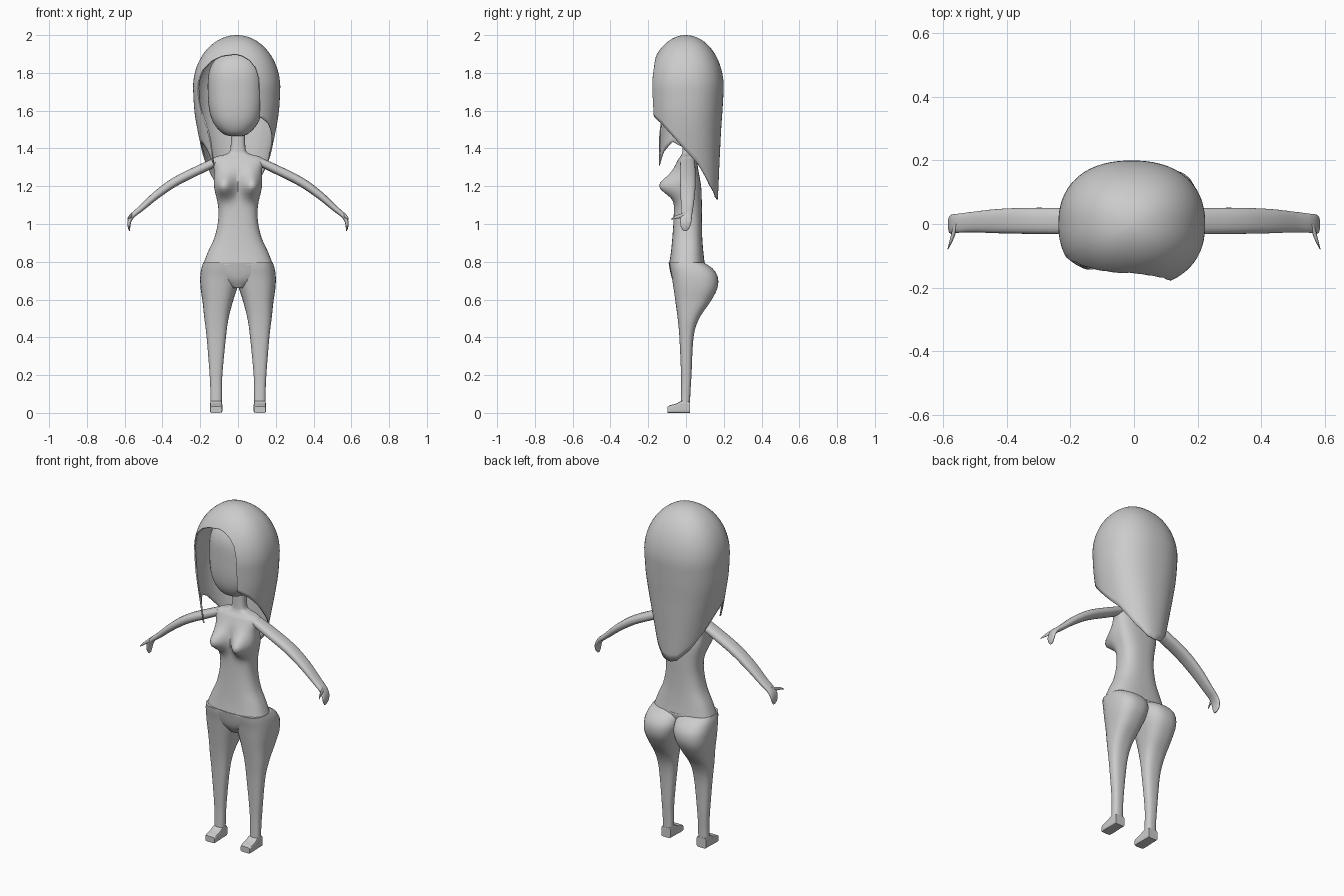
import bpy, bmesh, math
from mathutils import Vector

if "Cube" in bpy.data.objects:
    bpy.data.objects.remove(bpy.data.objects["Cube"], do_unlink=True)

grey = bpy.data.materials.new("plain grey")
grey.use_nodes = True
grey.diffuse_color = (0.6, 0.6, 0.6, 1)
grey.node_tree.nodes["Principled BSDF"].inputs["Base Color"].default_value = (0.6, 0.6, 0.6, 1)


def spline(keys, steps):
    """Smooth rows of numbers through the given keys."""
    rows = []
    for i in range(len(keys) - 1):
        a, b = keys[max(i - 1, 0)], keys[i]
        c, d = keys[i + 1], keys[min(i + 2, len(keys) - 1)]
        for s in range(steps):
            t = s / steps
            rows.append([q + t / 2 * (r - p + t * (2 * p - 5 * q + 4 * r - w + t * (3 * (q - r) + w - p)))
                         for p, q, r, w in zip(a, b, c, d)])
    return rows + [list(keys[-1])]


def oval(center, u, v, power=2, n=32):
    """Ring of points, squarer as the power rises."""
    ring = []
    for k in range(n):
        a = 2 * math.pi * k / n
        c, s = math.cos(a), math.sin(a)
        f = (abs(c) ** power + abs(s) ** power) ** (-1 / power)
        ring.append(center + u * c * f + v * s * f)
    return ring


def loft(name, rings, caps=True, angle=60):
    bm = bmesh.new()
    loops = [[bm.verts.new(p) for p in ring] for ring in rings]
    n = len(loops[0])
    for low, high in zip(loops, loops[1:]):
        for k in range(n):
            bm.faces.new((low[k], low[(k + 1) % n], high[(k + 1) % n], high[k]))
    if caps:
        bm.faces.new(loops[0])
        bm.faces.new(loops[-1])
    bmesh.ops.remove_doubles(bm, verts=bm.verts, dist=0.00005)
    bmesh.ops.recalc_face_normals(bm, faces=bm.faces)
    mesh = bpy.data.meshes.new(name)
    bm.to_mesh(mesh)
    bm.free()
    mesh.materials.append(grey)
    obj = bpy.data.objects.new(name, mesh)
    bpy.context.collection.objects.link(obj)
    bpy.ops.object.select_all(action="DESELECT")
    obj.select_set(True)
    bpy.context.view_layer.objects.active = obj
    bpy.ops.object.shade_smooth_by_angle(angle=math.radians(angle))
    return obj


def box_ring(z, x0, x1, y0, y1, power=2.3, n=32):
    return oval(Vector(((x0 + x1) / 2, (y0 + y1) / 2, z)),
                Vector(((x1 - x0) / 2, 0, 0)), Vector((0, (y1 - y0) / 2, 0)), power, n)


def smooth(t):
    t = min(max(t, 0), 1)
    return t * t * (3 - 2 * t)


# Torso and neck: height, half width, front, back
torso_keys = [(.785, .185, -.09, .1), (.85, .16, -.08, .092), (.93, .124, -.072, .086),
              (1.02, .105, -.066, .084), (1.1, .106, -.064, .084), (1.2, .125, -.064, .08),
              (1.28, .126, -.064, .066), (1.335, .138, -.045, .058), (1.357, .115, -.03, .052),
              (1.372, .06, -.022, .048), (1.4, .04, -.018, .048), (1.52, .036, -.016, .048)]
torso_rings = [box_ring(z, -w, w, f, b, 2.6, 64) for z, w, f, b in spline(torso_keys, 5)]
for ring in torso_rings:
    for p in ring:
        side = math.exp(-((abs(p.x) - .068) / .048) ** 2)
        tall = math.exp(-((p.z - 1.2) / (.062 if p.z > 1.2 else .055)) ** 2)
        bump = side * tall * smooth(.5 - p.y / .06)
        p.y -= .085 * bump
        p.x *= 1 + .14 * bump
loft("torso", torso_rings)

# Pelvis joining the legs
pelvis_keys = [(.66, .03, -.045, .03), (.7, .1, -.07, .06), (.74, .165, -.082, .09), (.795, .182, -.092, .1)]
loft("pelvis", [box_ring(z, -w, w, f, b) for z, w, f, b in spline(pelvis_keys, 4)])

# Head
head_keys = [(1.465, .03, -.03, .05), (1.48, .07, -.075, .08), (1.53, .115, -.105, .11),
             (1.6, .14, -.118, .13), (1.7, .148, -.12, .14), (1.8, .143, -.115, .135),
             (1.87, .11, -.085, .105), (1.91, .05, -.035, .06), (1.915, .01, 0, .02)]
loft("head", [box_ring(z, -w - .012, w - .012, f, b, 2.4, 40) for z, w, f, b in spline(head_keys, 4)])

# Legs: height, inner, outer, front, back
leg_keys = [(.03, .086, .146, -.028, .021), (.1, .085, .146, -.026, .023), (.2, .083, .15, -.026, .029),
            (.4, .064, .166, -.035, .04), (.5, .05, .178, -.044, .07), (.59, .027, .188, -.056, .13),
            (.66, .005, .198, -.066, .166), (.72, -.008, .2, -.075, .168), (.765, -.005, .194, -.084, .14),
            (.795, .01, .184, -.088, .095)]
# Feet: depth, inner, outer, top
foot_keys = [(.022, .085, .146, .06), (-.02, .084, .147, .065), (-.05, .083, .148, .05),
             (-.085, .083, .148, .04), (-.098, .086, .145, .034)]
# Arms: along, height, half thickness, half depth, centre depth, squareness
arm_keys = [(.115, 1.33, .022, .038, .008), (.2, 1.29, .024, .041, .009), (.33, 1.225, .024, .041, .01),
            (.43, 1.155, .021, .038, .009), (.51, 1.085, .016, .032, .006), (.556, 1.046, .013, .03, .002),
            (.574, 1.015, .01, .03, -.001), (.577, .985, .007, .024, -.003), (.574, .964, .003, .01, -.004)]
thumb_keys = [(.56, 0, 1.05, .012), (.568, -.03, 1.042, .011), (.576, -.055, 1.036, .008), (.586, -.08, 1.025, .002)]


def mirrored(name, rings, angle=60):
    for side, s in (("left", 1), ("right", -1)):
        loft(side + "_" + name, [[Vector((p.x * s, p.y, p.z)) for p in r] for r in rings], angle=angle)


mirrored("leg", [box_ring(z, a, b, f, k, 2.6) for z, a, b, f, k in spline(leg_keys, 5)])
foot_rings = [oval(Vector(((a + b) / 2, y, h / 2)), Vector(((b - a) / 2, 0, 0)), Vector((0, 0, h / 2)), 7)
              for y, a, b, h in spline(foot_keys, 4)]
mirrored("foot", foot_rings, 45)

arm = spline(arm_keys, 4)
arm_rings = []
for i, (x, z, thick, deep, y) in enumerate(arm):
    before, after = arm[max(i - 1, 0)], arm[min(i + 1, len(arm) - 1)]
    along = Vector((after[0] - before[0], 0, after[1] - before[1])).normalized()
    across = Vector((-along.z, 0, along.x))
    arm_rings.append(oval(Vector((x, y, z)), across * thick, Vector((0, deep, 0)), 2.5, 24))
mirrored("arm", arm_rings)
mirrored("thumb", [oval(Vector((x, y, z)), Vector((r * .6, 0, 0)), Vector((0, 0, r)), 2, 16)
                   for x, y, z, r in spline(thumb_keys, 4)])

# Hair shell: hem height around the head, in degrees from the back
hem = [(0, 1.13), (22, 1.14), (45, 1.205), (70, 1.32), (90, 1.385), (110, 1.46), (130, 1.53), (148, 1.57),
       (149, 1.66), (150, 1.77), (153, 1.83), (160, 1.868), (170, 1.89), (182, 1.9), (205, 1.89),
       (220, 1.865), (232, 1.82), (239, 1.75), (240.5, 1.62), (242, 1.31), (250, 1.38), (262, 1.435),
       (273, 1.405), (290, 1.32), (315, 1.205), (338, 1.14), (360, 1.13)]
# Below the crown: height, half width, front depth, back depth
fall = spline([(1.72, .231, .2, .2), (1.6, .224, .195, .193), (1.5, .208, .19, .186), (1.4, .187, .19, .181),
               (1.3, .165, .19, .176), (1.2, .14, .18, .172), (1.12, .105, .18, .168)], 6)


def hair_point(deg, z):
    if z > 1.72:
        k = math.sqrt(max(0, 1 - ((z - 1.72) / .28) ** 2))
        w, f, b = .231 * k, .2 * k, .2 * k
    else:
        i = next((j for j in range(len(fall) - 1) if fall[j + 1][0] <= z), len(fall) - 2)
        t = (fall[i][0] - z) / (fall[i][0] - fall[i + 1][0])
        w, f, b = [fall[i][j] * (1 - t) + fall[i + 1][j] * t for j in (1, 2, 3)]
    # The loose lock curls toward the face
    if 200 < deg < 300:
        deg -= 18 * smooth((1.72 - z) / .3) * smooth((295 - deg) / 50)
    a = math.radians(deg)
    s, c = math.sin(a), math.cos(a)
    r = (abs(s) ** 2.3 + abs(c) ** 2.3) ** (-1 / 2.3)
    return Vector((w * s * r - .007, (b if c > 0 else f) * c * r, z))


columns = []
for (a0, z0), (a1, z1) in zip(hem, hem[1:]):
    for step in range(4):
        columns.append((a0 + (a1 - a0) * step / 4, z0 + (z1 - z0) * step / 4))
rows = 36
hair = loft("hair", [[hair_point(a, 2 - (2 - z) * (j / rows) ** 1.7) for a, z in columns]
                     for j in range(rows + 1)], caps=False, angle=70)
shell = hair.modifiers.new("thickness", "SOLIDIFY")
shell.thickness = 0.008
shell.offset = -1
